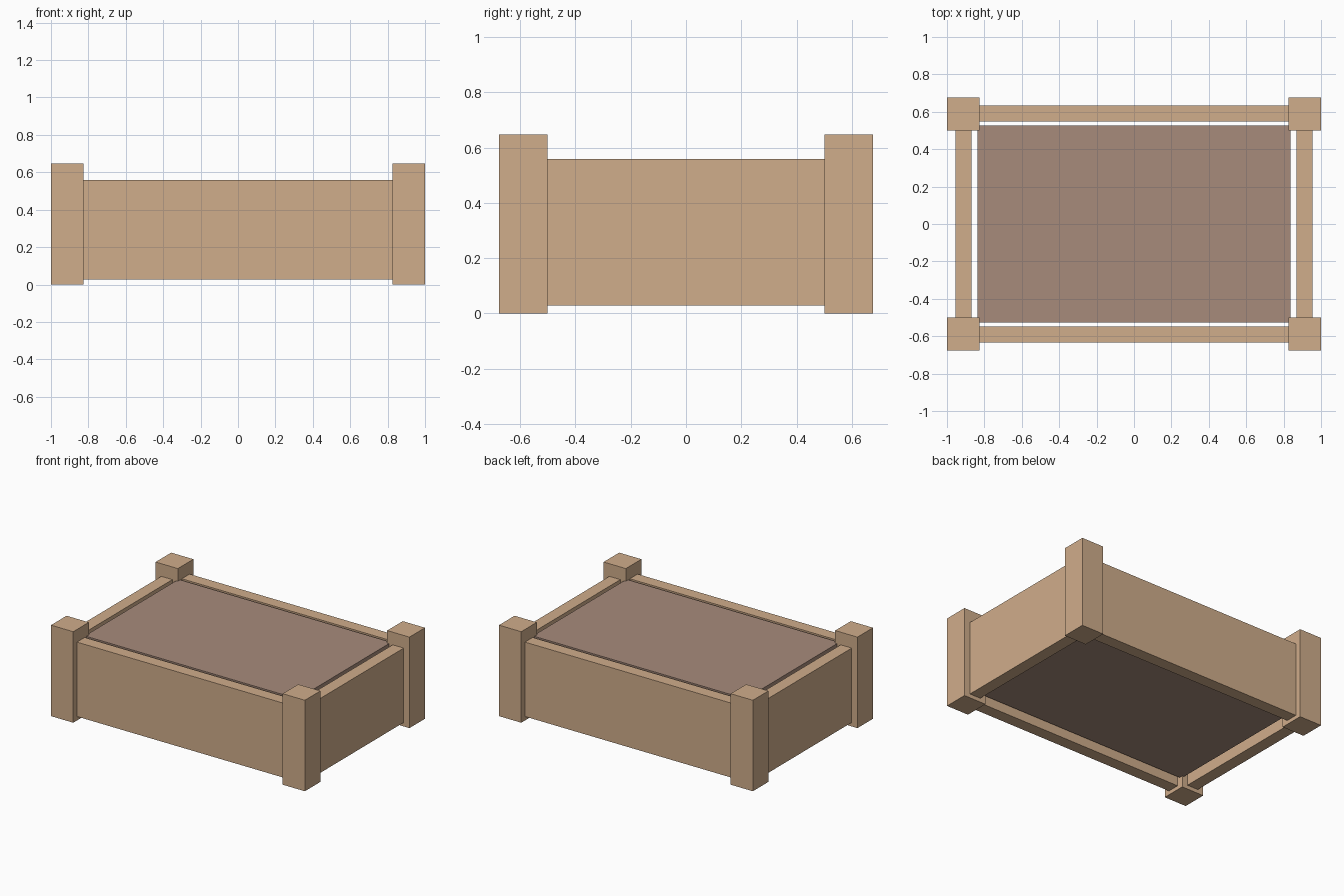
import bpy

if "Cube" in bpy.data.objects:
    bpy.data.objects.remove(bpy.data.objects["Cube"])


def material(name, color):
    m = bpy.data.materials.new(name)
    m.diffuse_color = (*color, 1.0)
    m.use_nodes = True
    m.node_tree.nodes["Principled BSDF"].inputs["Base Color"].default_value = m.diffuse_color
    return m


wood = material("tan_wood", (0.63, 0.418, 0.258))
soil_brown = material("soil_brown", (0.386, 0.258, 0.198))


def box(name, x, y, z, mat):
    """Axis-aligned box from (min, max) ranges."""
    spans = (x, y, z)
    bpy.ops.mesh.primitive_cube_add(size=1, location=[(a + b) / 2 for a, b in spans])
    ob = bpy.context.object
    ob.name = name
    ob.scale = [b - a for a, b in spans]
    bpy.ops.object.transform_apply(location=False, rotation=False, scale=True)
    ob.data.materials.append(mat)
    return ob


def span(side, inner, outer):
    """Range on the negative or positive side of an axis."""
    return tuple(sorted((side * inner, side * outer)))


# Corner posts
for sx, xn in ((-1, "left"), (1, "right")):
    for sy, yn in ((-1, "front"), (1, "back")):
        box(f"corner_post_{yn}_{xn}", span(sx, 0.825, 1.0), span(sy, 0.501, 0.676),
            (0.0, 0.648), wood)

# Side boards between the posts
for s, long_name, short_name in ((-1, "front", "left"), (1, "back", "right")):
    box(f"board_{long_name}", (-0.825, 0.825), span(s, 0.547, 0.634), (0.028, 0.558), wood)
    box(f"board_{short_name}", span(s, 0.868, 0.955), (-0.501, 0.501), (0.028, 0.558), wood)

# Soil block filling the bed
box("soil", (-0.838, 0.838), (-0.527, 0.527), (0.08, 0.558), soil_brown)
